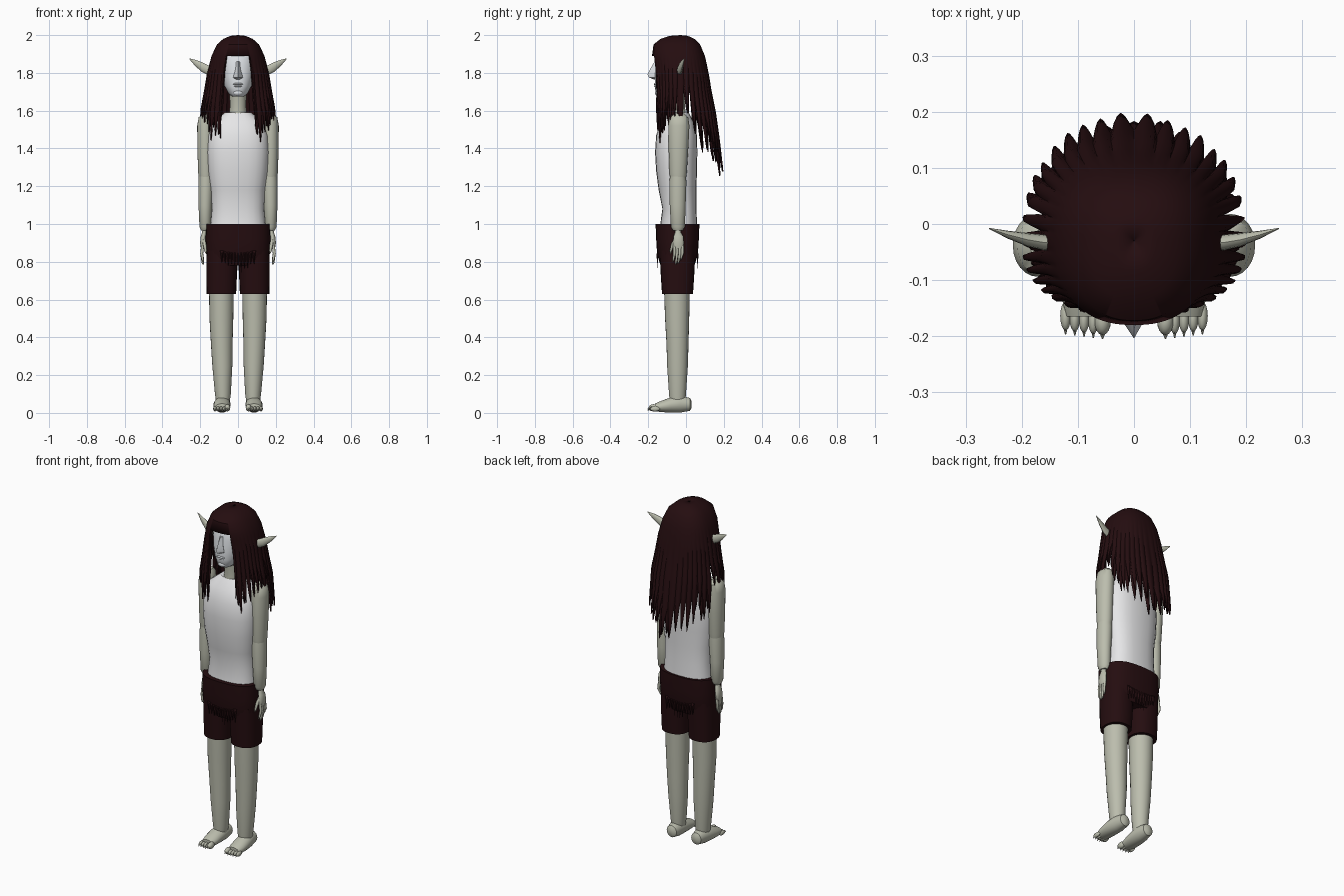
import bpy, bmesh, math, random
from mathutils import Vector

random.seed(4)
cube = bpy.data.objects.get("Cube")
if cube:
    bpy.data.objects.remove(cube)


def material(name, rgb):
    m = bpy.data.materials.new(name)
    m.use_nodes = True
    m.diffuse_color = (*rgb, 1)
    bsdf = m.node_tree.nodes["Principled BSDF"]
    bsdf.inputs["Base Color"].default_value = (*rgb, 1)
    bsdf.inputs["Roughness"].default_value = 0.8
    return m


SKIN = material("pale_skin", (0.5, 0.51, 0.42))
WHITE = material("white_cloth", (0.85, 0.85, 0.86))
FACE = material("face_white", (0.75, 0.78, 0.81))
DARK = material("dark_brown", (0.018, 0.004, 0.005))


def finish(name, bm, mat, angle=40):
    bmesh.ops.recalc_face_normals(bm, faces=bm.faces)
    me = bpy.data.meshes.new(name)
    bm.to_mesh(me)
    bm.free()
    me.materials.append(mat)
    ob = bpy.data.objects.new(name, me)
    bpy.context.collection.objects.link(ob)
    bpy.ops.object.select_all(action='DESELECT')
    ob.select_set(True)
    bpy.context.view_layer.objects.active = ob
    bpy.ops.object.shade_smooth_by_angle(angle=math.radians(angle))
    return ob


def loft(name, mat, rings, axis=2, side=1, n=24, power=1.0):
    """Skin rings (position, centre a, centre b, radius a, radius b) along an axis."""
    bm = bmesh.new()
    loops = []
    for pos, ca, cb, ra, rb in rings:
        loop = []
        for i in range(n):
            c, s = (f(i * math.tau / n) for f in (math.cos, math.sin))
            co = [ca + ra * math.copysign(abs(c) ** power, c),
                  cb + rb * math.copysign(abs(s) ** power, s)]
            co.insert(axis, pos)
            co[0] *= side
            loop.append(bm.verts.new(co))
        loops.append(loop)
    for a, b in zip(loops, loops[1:]):
        for i in range(n):
            j = (i + 1) % n
            bm.faces.new((a[i], a[j], b[j], b[i]))
    bm.faces.new(loops[0])
    bm.faces.new(loops[-1])
    return finish(name, bm, mat)


def ball(name, mat, centre, radii):
    bm = bmesh.new()
    bmesh.ops.create_uvsphere(bm, u_segments=16, v_segments=10, radius=1)
    bmesh.ops.scale(bm, vec=radii, verts=bm.verts)
    bmesh.ops.translate(bm, vec=centre, verts=bm.verts)
    return finish(name, bm, mat)


# Torso, neck and head
loft("torso", WHITE, [
    (0.97, 0, -0.04, .15, .10), (1.08, 0, -0.035, .14, .09), (1.18, 0, -0.045, .145, .10),
    (1.28, 0, -0.05, .16, .108), (1.38, 0, -0.052, .165, .112), (1.47, 0, -0.05, .16, .108),
    (1.54, 0, -0.045, .135, .085), (1.59, 0, -0.04, .07, .055)], power=0.8)
loft("neck", SKIN, [(1.56, 0, -0.05, .05, .05), (1.62, 0, -0.05, .043, .045), (1.72, 0, -0.06, .045, .05)])
loft("head", FACE, [
    (1.675, 0, -0.10, .03, .045), (1.69, 0, -0.09, .05, .07), (1.73, 0, -0.075, .072, .09),
    (1.78, 0, -0.065, .085, .10), (1.84, 0, -0.06, .095, .098), (1.9, 0, -0.05, .095, .10),
    (1.95, 0, -0.04, .07, .08)], power=0.9)
loft("nose", FACE, [
    (1.765, 0, -0.16, .012, .01), (1.775, 0, -0.165, .026, .03), (1.79, 0, -0.165, .022, .039),
    (1.82, 0, -0.16, .013, .03), (1.86, 0, -0.155, .009, .012)], n=4)
ball("upper_lip", FACE, (0, -0.161, 1.741), (.026, .010, .006))
ball("lower_lip", FACE, (0, -0.159, 1.730), (.022, .010, .006))
ball("chin", FACE, (0, -0.145, 1.695), (.028, .02, .018))

# Shorts with a ragged flap front and back
loft("shorts_hips", DARK, [
    (0.78, 0, -0.045, .162, .09), (0.84, 0, -0.045, .168, .108), (0.92, 0, -0.045, .172, .113),
    (1.0, 0, -0.045, .17, .116)], power=0.75)
for sign in (-1, 1):
    bm = bmesh.new()
    for i in range(11):
        x = (i - 5) * 0.017
        drop = random.uniform(0.05, 0.1) * (1 - abs(x) * 4)
        y = -0.045 + sign * 0.102
        pts = [(x - .010, y, .86), (x + .010, y, .86), (x, y + sign * .010, .84), (x, y, .83 - drop)]
        a, b, c, tip = (bm.verts.new(p) for p in pts)
        for f in ((a, b, c), (a, c, tip), (c, b, tip), (b, a, tip)):
            bm.faces.new(f)
    finish("front_flap_fringe" if sign < 0 else "back_flap_fringe", bm, DARK)

# Limbs, mirrored left and right
for side, tag in ((1, "left_"), (-1, "right_")):
    loft(tag + "shorts_leg", DARK, [
        (0.63, .088, -0.045, .078, .082), (0.72, .087, -0.045, .081, .088),
        (0.86, .085, -0.045, .082, .095)], side=side, power=0.85)
    loft(tag + "leg", SKIN, [
        (0.05, .08, -0.045, .035, .04), (0.1, .08, -0.045, .042, .045), (0.25, .083, -0.045, .053, .055),
        (0.36, .086, -0.045, .057, .058), (0.5, .088, -0.047, .063, .064), (0.68, .088, -0.048, .066, .069)],
        side=side)
    loft(tag + "upper_arm", SKIN, [
        (1.23, .17, -0.042, .035, .04), (1.27, .17, -0.042, .041, .046), (1.4, .172, -0.04, .043, .052),
        (1.52, .172, -0.038, .044, .056), (1.565, .17, -0.038, .038, .05), (1.585, .165, -0.038, .02, .028)],
        side=side)
    loft(tag + "forearm", SKIN, [
        (0.965, .173, -0.043, .022, .025), (0.985, .173, -0.043, .031, .037), (1.1, .173, -0.044, .036, .042),
        (1.22, .17, -0.043, .04, .045), (1.28, .17, -0.042, .036, .04)], side=side)

    # Hand with curled fingers
    loft(tag + "palm", SKIN, [
        (0.87, .185, -0.04, .011, .026), (0.9, .187, -0.04, .014, .029), (0.935, .183, -0.04, .014, .026),
        (0.955, .178, -0.042, .012, .016), (0.98, .174, -0.043, .014, .016)], side=side, n=16)
    for k in range(4):
        y, low = -0.061 + k * 0.014, (.80, .785, .79, .81)[k]
        loft(tag + "finger", SKIN, [
            (low, .184, y - .008, .003, .003), (low + .012, .187, y - .006, .006, .006),
            (.845, .192, y, .008, .0075), (.885, .187, y, .008, .0075)], side=side, n=10)
    loft(tag + "thumb", SKIN, [
        (.845, .17, -0.082, .003, .003), (.86, .172, -0.08, .007, .007), (.895, .177, -0.07, .009, .009),
        (.925, .182, -0.055, .008, .008)], side=side, n=10)

    # Foot, toes and claws
    loft(tag + "foot", SKIN, [
        (.03, .08, .045, .015, .018), (.02, .08, .045, .032, .034), (-.03, .082, .047, .042, .045),
        (-.08, .085, .042, .045, .04), (-.13, .086, .034, .043, .03), (-.165, .085, .029, .036, .02)],
        axis=1, side=side)
    for k in range(5):
        x, r = .056 + k * .0165, .015 if k == 0 else .0095
        ball(tag + "toe", SKIN, (side * x, -0.172 + k * .002, r + .012), (r, .026, r + .004))
        y = -0.185 + k * .002
        loft(tag + "toe_claw", SKIN, [(y, x, r + .015, r * .6, r * .6), (y - .02, x, r + .004, .001, .001)],
             axis=1, side=side, n=8)

    # Long pointed ear
    loft(tag + "ear", SKIN, [
        (.12, -.035, 1.81, .012, .02), (.16, -.033, 1.815, .014, .026), (.19, -.028, 1.83, .012, .026),
        (.225, -.019, 1.852, .007, .017), (.258, -.008, 1.875, .001, .002)], axis=0, side=side, n=12)

# Hair: a domed cap, then curtains of pointed locks around the face opening
SHAPE = [  # height, half width, front depth, back depth
    (2.0, 0.001, 0.001, 0.001), (1.996, .04, .055, .04), (1.98, .078, .105, .075), (1.95, .112, .142, .105),
    (1.89, .14, .15, .13), (1.8, .163, .138, .15), (1.7, .178, .135, .165), (1.6, .195, .135, .185),
    (1.45, .195, .125, .205), (1.15, .19, .12, .235)]
BROW = 1.89


def hair_point(phi, z, inset, ridge=0.0):
    for hi, lo in zip(SHAPE, SHAPE[1:]):
        if z >= lo[0]:
            break
    t = (hi[0] - z) / (hi[0] - lo[0])
    w, front, back = (a + (b - a) * t for a, b in zip(hi[1:], lo[1:]))
    s, c = math.sin(phi), math.cos(phi)
    p = Vector((w * math.copysign(abs(s) ** .85, s), -(front if c > 0 else back) * math.copysign(abs(c) ** .85, c), 0))
    p *= inset + ridge
    return p + Vector((0, -0.03, z))


def tip_height(phi):
    a = abs(math.remainder(phi, math.tau))
    if a < 1.0:
        base = 1.47
    elif a < 1.85:
        base = 1.55
    else:
        base = 1.47 - 0.2 * (a - 1.85) / 1.29
    return base + random.uniform(-0.05, 0.06)


def hair_layer(name, inset, locks, per=6, rows=10):
    bm = bmesh.new()
    n = locks * per
    tips = [tip_height((k + .5) * math.tau / locks) for k in range(locks)]
    cols = []
    for i in range(n):
        phi = i * math.tau / n
        k, m = divmod(i, per)
        bulge = math.sin(math.pi * m / per)
        tip = tips[k] if m else max(tips[k], tips[k - 1])
        end = tip + 0.17 * (1 - bulge) ** .8 if m else tip + 0.17
        end = min(end, 1.75)
        col = [bm.verts.new(hair_point(phi, r[0], inset)) for r in SHAPE[:5]]
        for r in range(1, rows + 1):
            t = r / rows
            col.append(bm.verts.new(hair_point(phi, BROW + (end - BROW) * t, inset, 0.06 * t * (bulge - .5))))
        cols.append(col)
    for i in range(n):
        a, b = cols[i], cols[(i + 1) % n]
        mid = abs(math.remainder((i + .5) * math.tau / n, math.tau))
        for r in range(4 if mid < 0.42 else len(a) - 1):
            bm.faces.new((a[r], a[r + 1], b[r + 1], b[r]))
    bmesh.ops.delete(bm, geom=[v for v in bm.verts if not v.link_faces], context='VERTS')
    ob = finish(name, bm, DARK)
    solid = ob.modifiers.new("thickness", 'SOLIDIFY')
    solid.thickness = 0.008
    solid.offset = -1


hair_layer("outer_hair", 1.0, 38)
hair_layer("inner_hair", 0.94, 31)
